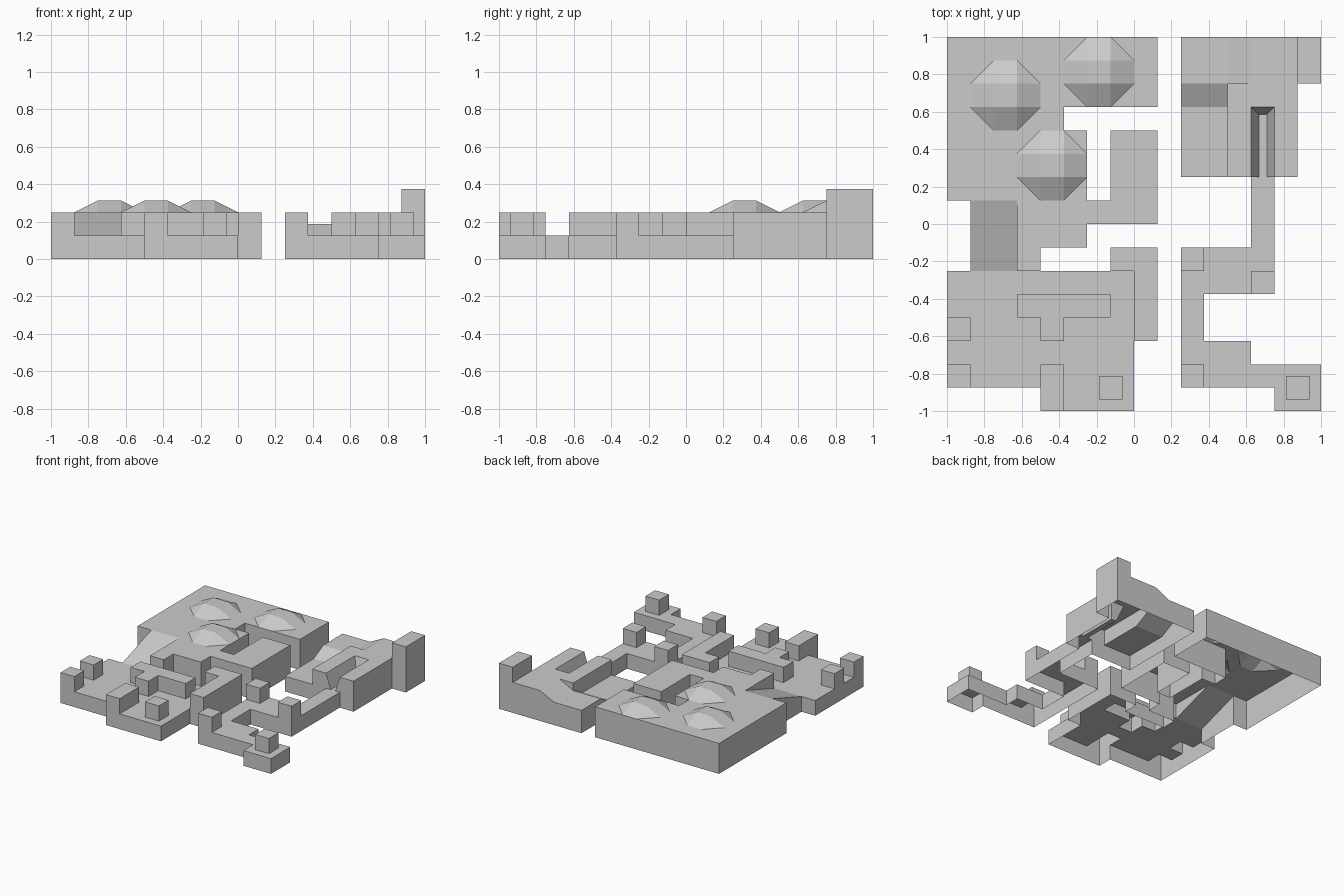
import bpy, bmesh

if "Cube" in bpy.data.objects:
    bpy.data.objects.remove(bpy.data.objects["Cube"])

C = 0.125                      # one terrain tile
LOW, MID, HIGH = 0.125, 0.1875, 0.25


def edge(i):
    return -1 + i * C


def make_object(name, polys, tidy=False):
    bm = bmesh.new()
    for p in polys:
        bm.faces.new([bm.verts.new(v) for v in p])
    bmesh.ops.remove_doubles(bm, verts=bm.verts[:], dist=1e-5)
    if tidy:
        bmesh.ops.dissolve_limit(bm, angle_limit=0.01, verts=bm.verts[:], edges=bm.edges[:])
    me = bpy.data.meshes.new(name)
    bm.to_mesh(me)
    bm.free()
    ob = bpy.data.objects.new(name, me)
    bpy.context.collection.objects.link(ob)
    return ob


def terrain(name, rects, no_top=(), no_wall=()):
    """Open-bottomed tile shell. rect = x0, y0, x1, y1, height (number or function of x, y)."""
    tiles = {}
    for x0, y0, x1, y1, h in rects:
        for i in range(x0, x1):
            for j in range(y0, y1):
                tiles[i, j] = h

    def z(tile, x, y):
        h = tiles.get(tile, 0)
        return h(x, y) if callable(h) else h

    polys = []
    for (i, j) in tiles:
        pts = [(edge(i), edge(j)), (edge(i + 1), edge(j)),
               (edge(i + 1), edge(j + 1)), (edge(i), edge(j + 1))]
        if (i, j) not in no_top:
            polys.append([(x, y, z((i, j), x, y)) for x, y in pts])
        for k, (dx, dy) in enumerate([(0, -1), (1, 0), (0, 1), (-1, 0)]):
            other = (i + dx, j + dy)
            if ((i, j), other) in no_wall:
                continue
            a, b = pts[k], pts[(k + 1) % 4]
            ha, hb = z((i, j), *a), z((i, j), *b)
            la, lb = z(other, *a), z(other, *b)
            if ha < la - 1e-5 or hb < lb - 1e-5 or (ha - la) + (hb - lb) < 1e-5:
                continue
            wall = [(*a, la), (*b, lb)]
            if hb - lb > 1e-5:
                wall.append((*b, hb))
            if ha - la > 1e-5:
                wall.append((*a, ha))
            polys.append(wall)
    return make_object(name, polys, tidy=True)


# West land: rear plateau, ramp, front terrace with raised blocks
mounds = [(1, 12), (5, 13), (3, 9)]           # lower-left tile of each 3x3 mound
mounds[0] = (1, 12)
ramp = lambda x, y: LOW + (y + 0.25) / 0.375 * 0.125
west = [
    (0, 9, 9, 16, HIGH), (5, 12, 9, 13, 0), (6, 9, 7, 13, 0),
    (7, 8, 9, 12, HIGH), (6, 8, 7, 9, HIGH), (4, 7, 6, 9, HIGH), (3, 6, 4, 9, HIGH),
    (1, 6, 3, 9, ramp),
    (0, 1, 8, 6, LOW), (4, 0, 8, 1, LOW),
    (7, 6, 9, 7, HIGH), (8, 3, 9, 7, HIGH),
    (3, 4, 7, 5, HIGH), (4, 3, 5, 4, HIGH), (4, 0, 5, 2, HIGH),
    (0, 3, 1, 4, HIGH), (0, 1, 1, 2, HIGH),
]


def cut_empty(rects):
    """Expand rects to single tiles, dropping the ones overwritten with zero."""
    t = {}
    for x0, y0, x1, y1, h in rects:
        for i in range(x0, x1):
            for j in range(y0, y1):
                t[i, j] = h
    return [(i, j, i + 1, j + 1, h) for (i, j), h in t.items() if callable(h) or h > 0]


mound_tiles = {(i + a, j + b) for i, j in mounds for a in range(3) for b in range(3)}
terrain("west_land", cut_empty(west), no_top=mound_tiles)

# Low eight-sided mounds with flat square tops, plus the flat corners around them
for n, (i, j) in enumerate(mounds):
    cx, cy = edge(i) + 1.5 * C, edge(j) + 1.5 * C
    s, r, top = C / 2, C * 1.5, HIGH + 0.0625
    polys = [[(cx - s, cy - s, top), (cx + s, cy - s, top), (cx + s, cy + s, top), (cx - s, cy + s, top)]]
    c, d = 1, 0
    for _ in range(4):
        def p(u, v, z):
            return (cx + u * c - v * d, cy + u * d + v * c, z)
        polys.append([p(-s, -r, HIGH), p(s, -r, HIGH), p(s, -s, top), p(-s, -s, top)])
        polys.append([p(s, -r, HIGH), p(r, -s, HIGH), p(s, -s, top)])
        polys.append([p(s, -r, HIGH), p(r, -r, HIGH), p(r, -s, HIGH)])
        c, d = -d, c
    make_object(f"mound_{n + 1}", polys)

# East land: rear hill, causeway, front path, posts and corner tower
east = [
    (10, 10, 12, 13, LOW), (10, 14, 12, 16, MID),
    (10, 13, 12, 14, lambda x, y: LOW + (y - 0.625) * 0.5),
    (12, 10, 15, 16, HIGH),
    (12, 14, 13, 16, lambda x, y: MID + (x - 0.5) * 0.5),
    (15, 14, 16, 16, 0.375),
    (13, 5, 14, 10, LOW), (10, 5, 14, 7, LOW), (10, 1, 11, 5, LOW),
    (10, 1, 13, 3, LOW), (13, 1, 16, 2, LOW), (14, 0, 16, 2, LOW),
    (10, 6, 11, 7, HIGH), (13, 5, 14, 6, HIGH), (10, 1, 11, 2, HIGH),
]
terrain("east_land", east, no_top={(13, 10), (13, 11), (13, 12)}, no_wall={((13, 10), (13, 9))})

# Sunken trench with sloping sides leading off the causeway
x0, x1, a, b = 0.625, 0.75, 0.667, 0.71
y0, y1, ye = 0.25, 0.625, 0.585
make_object("trench", [
    [(a, y0, LOW), (b, y0, LOW), (b, ye, LOW), (a, ye, LOW)],
    [(x0, y0, HIGH), (a, y0, LOW), (a, ye, LOW), (x0, y1, HIGH)],
    [(b, y0, LOW), (x1, y0, HIGH), (x1, y1, HIGH), (b, ye, LOW)],
    [(a, ye, LOW), (b, ye, LOW), (x1, y1, HIGH), (x0, y1, HIGH)],
    [(x0, y0, LOW), (a, y0, LOW), (x0, y0, HIGH)],
    [(b, y0, LOW), (x1, y0, LOW), (x1, y0, HIGH)],
])

# Loose cubes on the two front corners
for name, x in (("west_cube", -0.125), ("east_cube", 0.875)):
    bpy.ops.mesh.primitive_cube_add(size=C, location=(x, -0.875, LOW + C / 2))
    bpy.context.object.name = name
